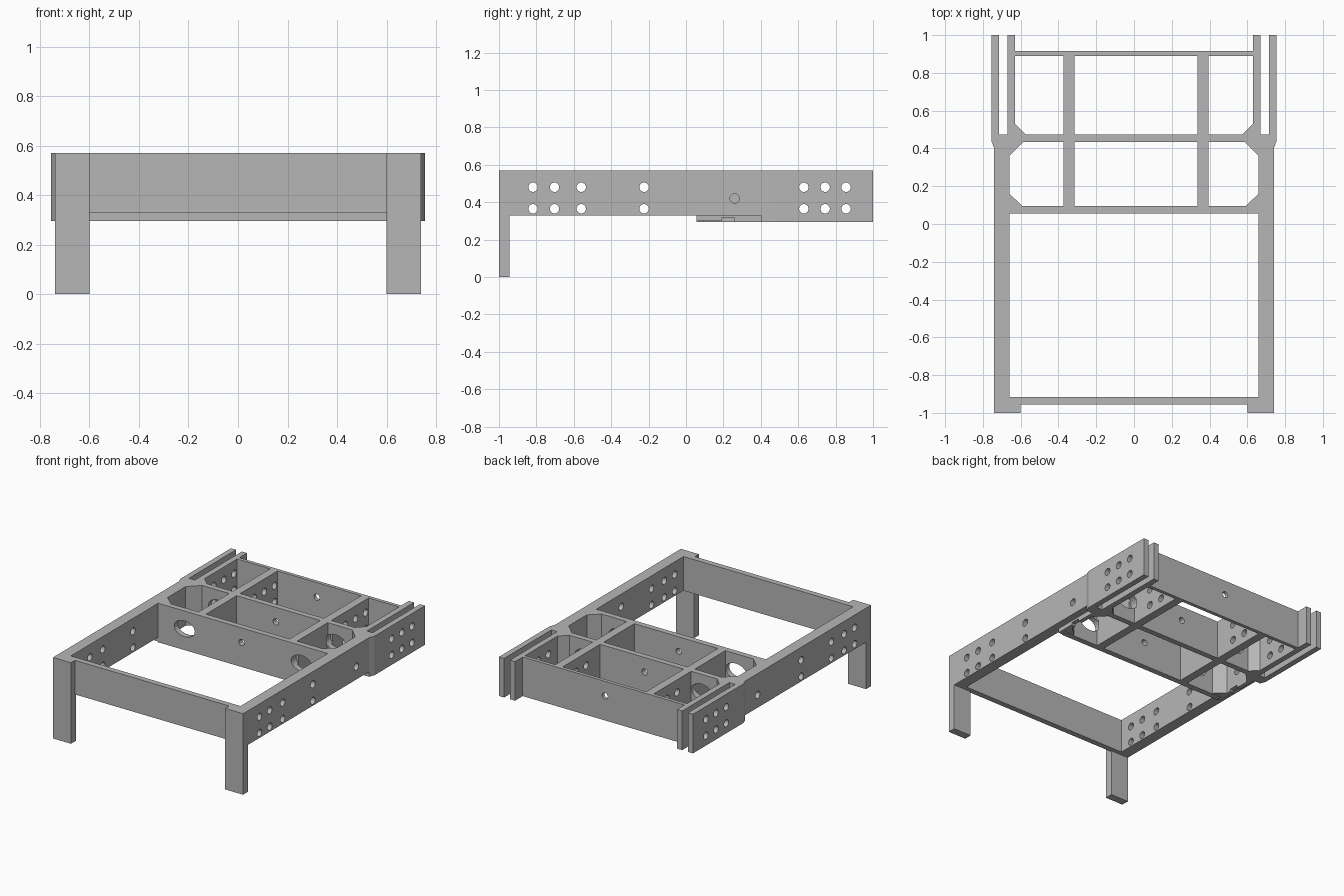
import bpy
import bmesh
from math import pi
from mathutils import Matrix

cube = bpy.data.objects.get("Cube")
if cube:
    bpy.data.objects.remove(cube, do_unlink=True)

TOP, RAIL_Z, DEEP_Z = 0.57, 0.33, 0.295

steel = bpy.data.materials.new("grey_steel")
steel.use_nodes = True
GREY = (0.47, 0.47, 0.47, 1)
steel.diffuse_color = GREY
steel.node_tree.nodes["Principled BSDF"].inputs["Base Color"].default_value = GREY

parts = []


def link_mesh(name, bm):
    mesh = bpy.data.meshes.new(name)
    bmesh.ops.recalc_face_normals(bm, faces=bm.faces[:])
    bm.to_mesh(mesh)
    bm.free()
    obj = bpy.data.objects.new(name, mesh)
    bpy.context.scene.collection.objects.link(obj)
    return obj


def prism(name, outline, z0, z1=TOP):
    """Extrude a plan outline upwards from z0 to z1."""
    bm = bmesh.new()
    face = bm.faces.new([bm.verts.new((x, y, z0)) for x, y in outline])
    out = bmesh.ops.extrude_face_region(bm, geom=[face])
    verts = [g for g in out["geom"] if isinstance(g, bmesh.types.BMVert)]
    bmesh.ops.translate(bm, verts=verts, vec=(0, 0, z1 - z0))
    obj = link_mesh(name, bm)
    obj.data.materials.append(steel)
    parts.append(obj)


def box(name, x0, x1, y0, y1, z0, z1=TOP):
    prism(name, [(x0, y0), (x1, y0), (x1, y1), (x0, y1)], z0, z1)


def pair(name, outline, z0, z1=TOP):
    """Build a part on both sides."""
    for side, s in (("left", 1), ("right", -1)):
        prism(side + "_" + name, [(s * x, y) for x, y in outline], z0, z1)


def rect(x0, x1, y0, y1):
    return [(x0, y0), (x1, y0), (x1, y1), (x0, y1)]


# Side rails, front legs and front plate
pair("side_rail", rect(0.66, 0.74, -0.945, 0.40), RAIL_Z)
pair("front_leg", rect(0.60, 0.74, -1, -0.945), 0)
box("front_plate", -0.66, 0.66, -0.955, -0.915, RAIL_Z)

# Stepped lips under the inner edge of the rails
for y0, y1, z in ((0.055, 0.19, 0.30), (0.19, 0.26, 0.315), (0.26, 0.40, DEEP_Z)):
    pair("rail_lip", rect(0.66, 0.69, y0, y1), z, RAIL_Z)

# Forked rear ends: joint block, outer plate, inner plate
pair("fork_joint", [(0.66, 0.40), (0.74, 0.40), (0.755, 0.44), (0.755, 0.475), (0.63, 0.475),
                    (0.63, 0.43)], DEEP_Z)
pair("outer_fork_plate", rect(0.715, 0.755, 0.475, 1), DEEP_Z)
pair("inner_fork_plate", rect(0.63, 0.67, 0.475, 1), DEEP_Z)

# Cross members
box("front_cross_member", -0.66, 0.66, 0.055, 0.095, DEEP_Z)
box("middle_cross_member", -0.63, 0.63, 0.435, 0.475, DEEP_Z)
box("rear_cross_member", -0.63, 0.63, 0.89, 0.915, DEEP_Z)

# Corner gussets
pair("front_gusset", [(0.59, 0.095), (0.66, 0.095), (0.66, 0.16)], 0.30)
pair("middle_gusset", [(0.585, 0.435), (0.66, 0.36), (0.66, 0.40), (0.63, 0.435)], DEEP_Z)
pair("rear_gusset", [(0.575, 0.475), (0.63, 0.475), (0.63, 0.53)], DEEP_Z)

# Lengthwise ribs between the cross members
for x0, x1 in ((-0.373, -0.315), (0.336, 0.394)):
    box("front_rib", x0, x1, 0.095, 0.435, DEEP_Z)
    box("rear_rib", x0, x1, 0.475, 0.89, DEEP_Z)

# Bolt holes and oval openings, gathered into one cutter
cut = bmesh.new()


def drill(axis, center, length, rx=0.025, rz=0.025):
    turn = Matrix.Rotation(pi / 2, 4, "Y" if axis == "X" else "X")
    shape = Matrix.Diagonal((1, 1, rz / rx, 1))
    bmesh.ops.create_cone(cut, cap_ends=True, segments=24, radius1=rx, radius2=rx,
                          depth=length, matrix=Matrix.Translation(center) @ shape @ turn)


for s in (1, -1):
    for y in (-0.818, -0.703, -0.56, -0.224):
        for z in (0.365, 0.48):
            drill("X", (s * 0.70, y, z), 0.2)
    drill("X", (s * 0.70, 0.26, 0.42), 0.2)
    for y in (0.63, 0.744, 0.856):
        for z in (0.365, 0.48):
            drill("X", (s * 0.53, y, z), 0.54)
    for y in (0.075, 0.455):
        drill("Y", (s * 0.455, y, 0.445), 0.07, 0.08, 0.056)
for y in (0.075, 0.455, 0.90):
    drill("Y", (-0.01, y, 0.467), 0.07, 0.022, 0.022)

cutter = link_mesh("hole_cutter", cut)
cutter.hide_render = True

for obj in parts:
    if "leg" in obj.name or "lip" in obj.name or "gusset" in obj.name:
        continue
    mod = obj.modifiers.new("holes", "BOOLEAN")
    mod.operation = "DIFFERENCE"
    mod.solver = "EXACT"
    mod.object = cutter
    bpy.context.view_layer.objects.active = obj
    bpy.ops.object.modifier_apply(modifier=mod.name)

bpy.data.objects.remove(cutter, do_unlink=True)
